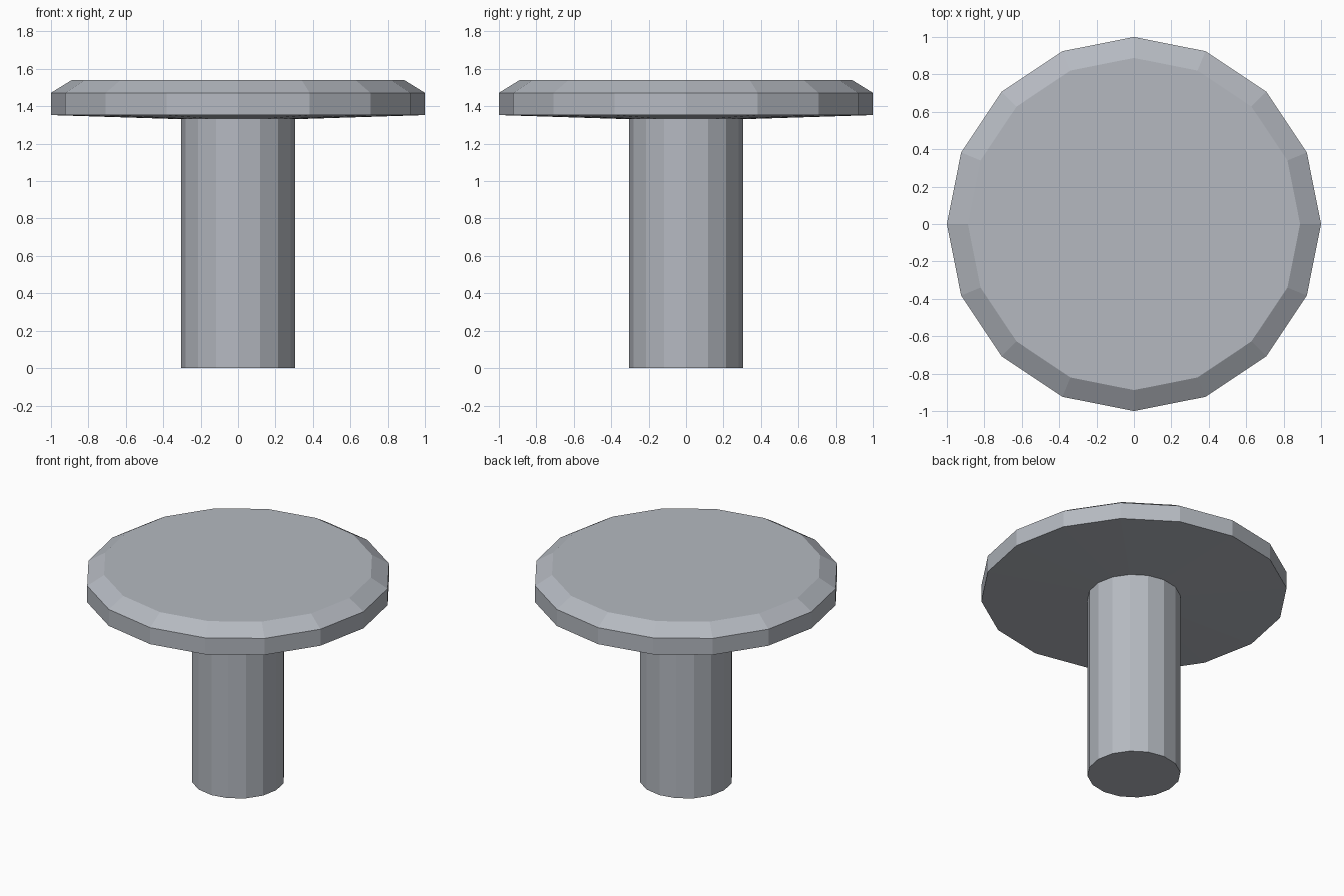
import bpy, bmesh
from math import cos, sin, tau

if "Cube" in bpy.data.objects:
    bpy.data.objects.remove(bpy.data.objects["Cube"])

SIDES = 16

# Half profile (radius, height): stem, sloped underside, rim, bevelled top
PROFILE = [(0.304, 0.0), (0.304, 1.331), (1.0, 1.353), (1.0, 1.472), (0.888, 1.541)]


def lathe(name, profile, sides):
    bm = bmesh.new()
    rings = [[bm.verts.new((r * cos(tau * i / sides), r * sin(tau * i / sides), z))
              for i in range(sides)] for r, z in profile]
    for low, high in zip(rings, rings[1:]):
        for i in range(sides):
            j = (i + 1) % sides
            bm.faces.new((low[i], low[j], high[j], high[i]))
    # Flat end caps
    bm.faces.new(rings[0][::-1])
    bm.faces.new(rings[-1])
    mesh = bpy.data.meshes.new(name)
    bm.to_mesh(mesh)
    bm.free()
    obj = bpy.data.objects.new(name, mesh)
    bpy.context.collection.objects.link(obj)
    return obj


# Round top on a straight stem, one continuous flat-shaded body
body = lathe("pedestal_with_round_top", PROFILE, SIDES)

# Cool steel grey
steel = bpy.data.materials.new("steel_grey")
steel.diffuse_color = (0.46, 0.485, 0.53, 1.0)
steel.use_nodes = True
steel.node_tree.nodes["Principled BSDF"].inputs["Base Color"].default_value = steel.diffuse_color
body.data.materials.append(steel)
